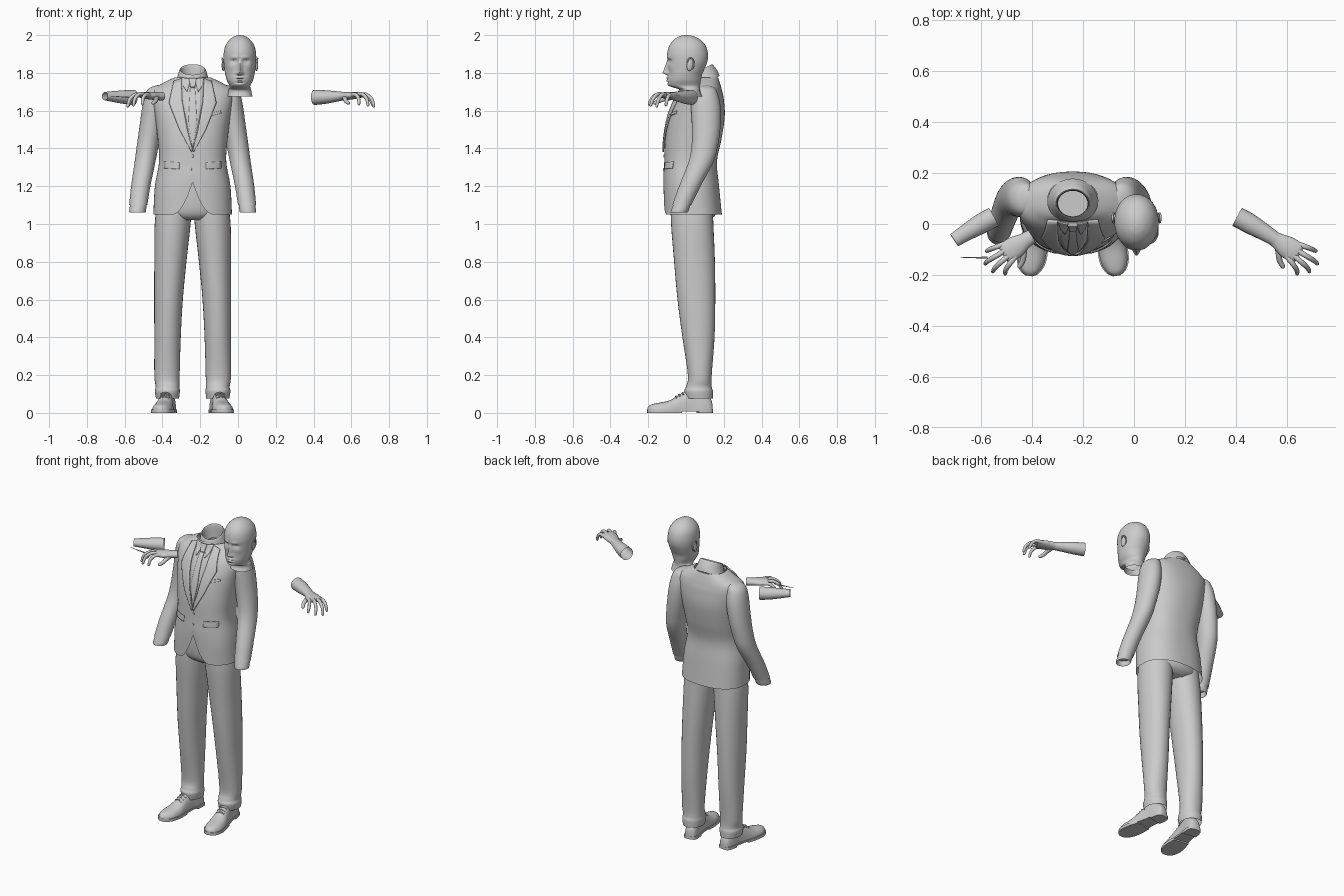
import bpy, bmesh, math
from mathutils import Vector, Matrix

if "Cube" in bpy.data.objects:
    bpy.data.objects.remove(bpy.data.objects["Cube"])

CX = -0.24  # centre line of the suited body


def spline(rows, sub):
    """Catmull-Rom through rows of numbers."""
    out = []
    for i in range(len(rows) - 1):
        a, b, c, d = rows[max(i - 1, 0)], rows[i], rows[i + 1], rows[min(i + 2, len(rows) - 1)]
        for s in range(sub):
            t = s / sub
            out.append(tuple(0.5 * (2 * q + (r - p) * t + (2 * p - 5 * q + 4 * r - u) * t * t
                                    + (3 * q - p - 3 * r + u) * t ** 3) for p, q, r, u in zip(a, b, c, d)))
    return out + [tuple(rows[-1])]


def skin(name, rings, caps=(True, True), loop=True, thick=0):
    bm = bmesh.new()
    vs = [[bm.verts.new(p) for p in r] for r in rings]
    n = len(rings[0])
    for a, b in zip(vs, vs[1:]):
        for i in range(n if loop else n - 1):
            j = (i + 1) % n
            bm.faces.new((a[i], a[j], b[j], b[i]))
    for want, r in zip(caps, (vs[0], vs[-1])):
        if want and loop:
            bm.faces.new(r)
    bmesh.ops.recalc_face_normals(bm, faces=bm.faces)
    for f in bm.faces:
        f.smooth = True
    me = bpy.data.meshes.new(name)
    bm.to_mesh(me)
    bm.free()
    me.set_sharp_from_angle(angle=math.radians(45))
    ob = bpy.data.objects.new(name, me)
    bpy.context.collection.objects.link(ob)
    if thick:
        m = ob.modifiers.new("thickness", "SOLIDIFY")
        m.thickness, m.offset = thick, 0
    return ob


def sgnpow(v, e):
    return math.copysign(abs(v) ** e, v)


def loft(name, secs, n=32, sub=5, e=1.0, caps=(True, True), fix=None):
    """Horizontal rings: (z, centre x, half width, front y, back y)."""
    rings = []
    for z, cx, w, f, b in spline(secs, sub):
        ring = []
        for i in range(n):
            a = 2 * math.pi * i / n
            p = (cx + w * sgnpow(math.cos(a), e), (f + b) / 2 + (b - f) / 2 * sgnpow(math.sin(a), e), z)
            ring.append(fix(*p) if fix else p)
        rings.append(ring)
    return skin(name, rings, caps)


def tube(name, pts, n=14, sub=5, place=lambda p: p, caps=(True, True)):
    """Flattened tube along a path: (x, y, z, half width, half height)."""
    rows = spline(pts, sub)
    rings = []
    for i, r in enumerate(rows):
        t = (Vector(rows[min(i + 1, len(rows) - 1)][:3]) - Vector(rows[max(i - 1, 0)][:3])).normalized()
        side = t.cross(Vector((0, 0, 1))).normalized()
        up = side.cross(t)
        rings.append([place(Vector(r[:3]) + side * r[3] * math.cos(2 * math.pi * k / n)
                            + up * r[4] * math.sin(2 * math.pi * k / n)) for k in range(n)])
    return skin(name, rings, caps)


# Jacket body with a cutaway front hem
JE = 0.85
JACKET = [(1.05, CX, .208, -.118, .19), (1.2, CX, .2, -.12, .175), (1.33, CX, .178, -.115, .164),
          (1.45, CX, .185, -.11, .188), (1.57, CX, .2, -.09, .205), (1.66, CX, .215, -.055, .2),
          (1.71, CX, .21, -.025, .19), (1.745, CX, .16, 0, .18), (1.775, CX, .098, .012, .17)]


def hem(x, y, z):
    if z < 1.3 and y < 0:
        h = .17 * max(0, 1 - abs(x - CX) / .11) ** 2
        z = 1.3 - (1.3 - z) * (.25 - h) / .25
    return (x, y, z)


loft("jacket_body", JACKET, 72, 6, JE, (False, False), hem)
ROWS = spline(JACKET, 6)


def chest(dx, z):
    for a, b in zip(ROWS, ROWS[1:]):
        if z <= b[0] or b is ROWS[-1]:
            t = max(0, min(1, (z - a[0]) / (b[0] - a[0])))
            w, f, k = (a[i] + (b[i] - a[i]) * t for i in (2, 3, 4))
            u = min(.98, abs(dx) / w)
            return (f + k) / 2 - (k - f) / 2 * (1 - u ** (2 / JE)) ** (JE / 2)


def patch(name, left, right, off, thick=.005):
    """Cloth strip between two (dx, z) edges laid on the chest."""
    def fine(e):
        return [tuple(p + (q - p) * s / 6 for p, q in zip(a, b)) for a, b in zip(e, e[1:]) for s in range(6)] + [e[-1]]
    rings = []
    for a, b in zip(fine(left), fine(right)):
        row = []
        for s in range(7):
            x, z = (p + (q - p) * s / 6 for p, q in zip(a, b))
            row.append((CX + x, chest(x, z) - off, z))
        rings.append(row)
    return skin(name, rings, loop=False, thick=thick)


# Shirt front, tie, lapels, pockets, buttons
patch("shirt_front", [(-.06, 1.765), (-.055, 1.65), (-.002, 1.4)], [(.06, 1.765), (.055, 1.65), (.002, 1.4)], .002)
patch("tie", [(-.012, 1.73), (-.022, 1.55), (-.004, 1.41)], [(.012, 1.73), (.022, 1.55), (.004, 1.41)], .007)
patch("tie_knot", [(-.02, 1.77), (-.012, 1.725)], [(.02, 1.77), (.012, 1.725)], .012, .012)
for s, side in ((-1, "left"), (1, "right")):
    patch(side + "_lapel", [(s * .06, 1.77), (s * .055, 1.65), (s * .028, 1.5), (0, 1.39)],
          [(s * .1, 1.755), (s * .125, 1.64), (s * .07, 1.5), (s * .006, 1.38)], .008, .008)
    patch(side + "_shirt_collar", [(s * .008, 1.768), (s * .03, 1.70)], [(s * .06, 1.775), (s * .05, 1.73)], .009)
    patch(side + "_pocket_flap", [(s * .07, 1.325), (s * .07, 1.29)], [(s * .15, 1.33), (s * .15, 1.295)], .003)
patch("breast_pocket", [(.09, 1.585), (.09, 1.57)], [(.15, 1.6), (.15, 1.585)], .003)
for z in (1.36, 1.29):
    tube("button", [(CX, chest(0, z) + .002, z, .008, .008), (CX, chest(0, z) - .006, z, .007, .007)], 12, 1)


# Collar, higher at the back, folding inwards
def tilt(x, y, z):
    return (x, y, z - (.14 - y) * .5)


loft("jacket_collar", [(1.765, CX, .098, 0, .178), (1.8, CX, .082, .01, .165), (1.842, CX, .07, .02, .142),
                       (1.838, CX, .062, .028, .132), (1.76, CX, .058, .03, .13)], 48, 5, 1, (False, False), tilt)

# Hips under the jacket
loft("hips", [(1.02, CX, .12, -.05, .12), (1.06, CX, .19, -.088, .16), (1.18, CX, .185, -.098, .15),
              (1.32, CX, .16, -.09, .14)], 40, 4)


# Shoe built along its length, turned outwards
def shoe(s, side):
    turn = Matrix.Rotation(math.radians(8.5) * s, 4, "Z")

    def put(x, y, z):
        v = turn @ Vector((x, y - .13, z))
        return (CX + s * .122 + v.x, .13 + v.y, v.z)

    rows = spline([(.14, .012, .04), (.13, .032, .075), (.09, .04, .115), (.03, .039, .125), (-.03, .045, .1),
                   (-.09, .054, .066), (-.15, .052, .053), (-.19, .034, .043), (-.207, .01, .028)], 4)
    skin(side + "_shoe", [[put(w * sgnpow(math.cos(a), .8), y, .014 + (h - .014) * max(0, math.sin(a)))
                           for a in (math.pi * k / 12 for k in range(13))] for y, w, h in rows])
    for part, lo, hi, floor in (("sole", -1, 1, .008), ("heel", .055, 1, 0), ("tread", -1, -.03, 0)):
        rr = [r for r in rows if lo <= r[0] <= hi]
        skin(side + "_shoe_" + part, [[put(-w - .005, y, floor), put(w + .005, y, floor),
                                       put(w + .005, y, .018), put(-w - .005, y, .018)] for y, w, h in rr])
    for y, z in ((-.02, .105), (-.038, .096), (-.056, .086)):
        a, m, b = put(-.025, y, z - .008), put(0, y, z + .002), put(.025, y, z - .008)
        tube(side + "_lace", [(*q, .004, .004) for q in (a, m, b)], 8, 2)


for s, side in ((-1, "left"), (1, "right")):
    # Sleeve and shirt cuff
    def col(rows):
        return [(z, CX + s * dx, w, y - d, y + d) for z, dx, w, y, d in rows]
    loft(side + "_sleeve", col([(1.735, .175, .012, .1, .015), (1.722, .185, .04, .1, .05), (1.69, .195, .056, .1, .068),
                                (1.62, .205, .062, .105, .078), (1.52, .22, .061, .107, .076),
                                (1.42, .237, .058, .1, .07), (1.33, .252, .055, .08, .066),
                                (1.2, .275, .051, .02, .057), (1.1, .288, .048, -.022, .05)]), caps=(True, False))
    loft(side + "_cuff", col([(1.13, .284, .043, -.012, .046), (1.065, .292, .044, -.035, .046),
                              (1.068, .292, .038, -.035, .04), (1.09, .29, .036, -.03, .038)]), 32, 3)
    # Trouser leg
    loft(side + "_trouser_leg", col([(1.12, .095, .09, .03, .11), (1.0, .106, .095, .033, .112),
                                     (.8, .118, .085, .045, .108), (.6, .128, .076, .055, .1),
                                     (.4, .133, .07, .066, .085), (.2, .136, .067, .073, .063),
                                     (.14, .133, .063, .068, .068), (.115, .134, .066, .066, .076),
                                     (.075, .133, .061, .07, .072)]), 32, 5, .95, (True, False))
    shoe(s, side)


# Head with sculpted face, beside the body
HX = .01


def face(x, y, z):
    dx = x - HX

    def bump(x0, z0, sx, sz):
        return math.exp(-((abs(dx) - x0) / sx) ** 2 - ((z - z0) / sz) ** 2)
    w = max(0, min(1, (-y - .02) / .04))
    ramp = min(1, max(0, (1.872 - z) / .07)) if z > 1.8 else max(0, 1 - (1.8 - z) / .014)
    d = .03 * ramp * math.exp(-(dx / .011) ** 2) + .01 * bump(.012, 1.797, .008, .009)
    d += .005 * bump(.03, 1.882, .022, .008) - .013 * bump(.032, 1.861, .016, .011)
    d += .006 * bump(.032, 1.859, .009, .006) + .004 * bump(.05, 1.83, .018, .018)
    d += .009 * bump(0, 1.774, .022, .005) + .008 * bump(0, 1.759, .02, .006) - .003 * bump(0, 1.767, .025, .002)
    d += .005 * bump(0, 1.738, .02, .01) - .004 * bump(0, 1.749, .02, .004)
    return (x, y - d * w, z)


HEAD = [(1.675, .067, -.04, .085), (1.695, .062, -.03, .078), (1.712, .059, -.035, .074), (1.723, .055, -.068, .074),
        (1.735, .056, -.092, .075), (1.76, .069, -.097, .079), (1.79, .077, -.095, .085), (1.82, .082, -.094, .098),
        (1.86, .086, -.097, .113), (1.9, .086, -.1, .116), (1.94, .078, -.09, .106), (1.97, .06, -.07, .083),
        (1.99, .036, -.043, .05), (1.998, .016, -.02, .024), (2.0, .002, -.004, .004)]
loft("head", [(z, HX, w, f, b) for z, w, f, b in HEAD], 96, 7, .97, (False, True), face)

# Ears with a raised rim
for s, side in ((-1, "left"), (1, "right")):
    bm = bmesh.new()
    m = (Matrix.Translation((HX + s * .087, .022, 1.843)) @ Matrix.Rotation(s * .3, 4, "Z")
         @ Matrix.Rotation(-.2, 4, "X") @ Matrix.Diagonal((.008, .019, .033, 1)))
    bmesh.ops.create_uvsphere(bm, u_segments=20, v_segments=12, radius=1, matrix=m)
    for f in bm.faces:
        f.smooth = True
    me = bpy.data.meshes.new(side + "_ear")
    bm.to_mesh(me)
    bm.free()
    bpy.context.collection.objects.link(bpy.data.objects.new(side + "_ear", me))
    rim = [(HX + s * (.09 + .004 * math.sin(a)), .024 + .018 * math.cos(a), 1.848 + .03 * math.sin(a), .004, .004)
           for a in (math.radians(t) for t in range(-70, 171, 40))]
    tube(side + "_ear_rim", rim, 8, 3)

# Loose forearms and hands: the second pair is mirrored and pulled apart
FINGERS = {
    "index_finger": [(.6, -.128, 1.682), (.622, -.155, 1.685), (.638, -.18, 1.665), (.64, -.195, 1.635)],
    "middle_finger": [(.622, -.12, 1.684), (.655, -.148, 1.688), (.68, -.172, 1.665), (.688, -.186, 1.63)],
    "ring_finger": [(.635, -.1, 1.682), (.675, -.125, 1.686), (.708, -.145, 1.66), (.718, -.155, 1.625)],
    "little_finger": [(.64, -.078, 1.678), (.675, -.09, 1.68), (.7, -.1, 1.66), (.713, -.106, 1.63)],
    "thumb": [(.565, -.085, 1.668), (.568, -.12, 1.66), (.572, -.145, 1.65), (.585, -.168, 1.64)]}
for side, sx, arm_dx, hand_dx in (("right", 1, 0, 0), ("left", -1, -.145, .135)):
    def arm(p):
        return Vector((sx * p.x + arm_dx, p.y, p.z))

    def hand(p):
        return Vector((sx * p.x + hand_dx, p.y, p.z))
    tube(side + "_forearm", [(.405, .028, 1.67, .04, .04), (.46, -.002, 1.672, .039, .036),
                             (.52, -.038, 1.675, .032, .028), (.56, -.064, 1.677, .028, .022)], 20, 5, arm, (False, False))
    tube(side + "_palm", [(.535, -.048, 1.676, .028, .022), (.565, -.067, 1.677, .032, .021),
                          (.6, -.09, 1.679, .043, .02), (.635, -.112, 1.682, .042, .015),
                          (.648, -.12, 1.68, .034, .008)], 20, 5, hand)
    for k, pts in FINGERS.items():
        r = .0115 if k == "thumb" else .0098
        rows = [(*p, r * g, r * g) for p, g in zip(pts, (1.15, 1.05, .95, .75))]
        tip = Vector(pts[3]) + (Vector(pts[3]) - Vector(pts[2])) * .2
        tube(side + "_" + k, rows + [(*tip, r * .25, r * .25)], 12, 4, hand)
# Thin sliver trailing from the left hand
tube("left_hand_sliver", [(-.575, -.132, 1.67, .004, .004), (-.68, -.131, 1.678, .001, .001)], 6, 1)
